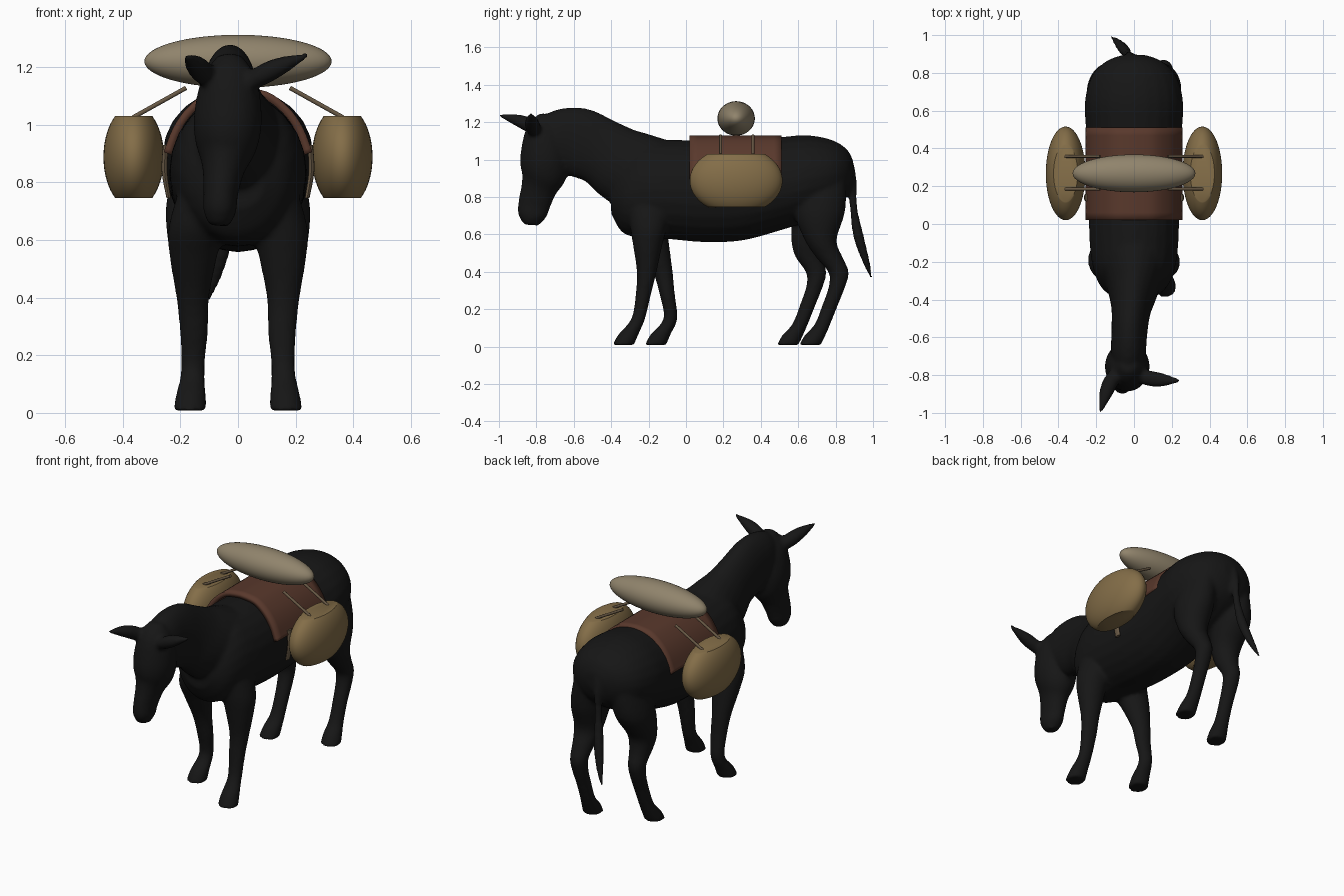
import bpy, bmesh, math
from mathutils import Vector

if "Cube" in bpy.data.objects:
    bpy.data.objects.remove(bpy.data.objects["Cube"])


def material(name, rgb):
    m = bpy.data.materials.new(name)
    m.diffuse_color = (*rgb, 1)
    m.use_nodes = True
    m.node_tree.nodes["Principled BSDF"].inputs["Base Color"].default_value = m.diffuse_color
    return m


COAT = material("dark_coat", (0.008, 0.008, 0.008))
LEATHER = material("brown_blanket", (0.10, 0.04, 0.025))
SACK = material("tan_sack", (0.23, 0.155, 0.065))
CANVAS = material("pale_canvas", (0.28, 0.23, 0.15))
ROPE = material("rope", (0.14, 0.10, 0.06))


def finish(name, bm, mat, angle=None):
    bmesh.ops.recalc_face_normals(bm, faces=bm.faces)
    me = bpy.data.meshes.new(name)
    bm.to_mesh(me)
    bm.free()
    me.materials.append(mat)
    ob = bpy.data.objects.new(name, me)
    bpy.context.collection.objects.link(ob)
    bpy.ops.object.select_all(action='DESELECT')
    ob.select_set(True)
    bpy.context.view_layer.objects.active = ob
    if angle:
        bpy.ops.object.shade_smooth_by_angle(angle=math.radians(angle))
    else:
        bpy.ops.object.shade_smooth()
    return ob


def spline(rows, steps=4):
    out = []
    for i in range(len(rows) - 1):
        p = [rows[max(0, min(len(rows) - 1, i + k))] for k in (-1, 0, 1, 2)]
        for s in range(steps):
            t = s / steps
            out.append([0.5 * (2 * b + (c - a) * t + (2 * a - 5 * b + 4 * c - d) * t * t
                               + (3 * b - a - 3 * c + d) * t ** 3) for a, b, c, d in zip(*p)])
    return out + [list(rows[-1])]


def loft(bm, rows, up=None, n=24):
    """Closed tube through rows of (x, y, z, depth radius, width radius)."""
    rows = spline(rows)
    rings = []
    for i, (x, y, z, r, w) in enumerate(rows):
        a, b = rows[max(0, i - 1)], rows[min(len(rows) - 1, i + 1)]
        t = (Vector(b[:3]) - Vector(a[:3])).normalized()
        side = Vector((1, 0, 0)) if abs(t.x) < 0.8 else Vector((0, 1, 0))
        if up:
            nrm = Vector(up)
        else:
            side = (side - t * side.dot(t)).normalized()
            nrm = t.cross(side)
        rings.append([bm.verts.new(Vector((x, y, z)) + side * w * math.cos(k * math.tau / n)
                                   + nrm * r * math.sin(k * math.tau / n)) for k in range(n)])
    for p, q in zip(rings, rings[1:]):
        for k in range(n):
            bm.faces.new((p[k], p[(k + 1) % n], q[(k + 1) % n], q[k]))
    bm.faces.new(rings[0])
    bm.faces.new(rings[-1])


# Animal: overlapping lofts fused into one smooth skin
bm = bmesh.new()
trunk = [(-.40, .80, .09, .09), (-.34, .81, .20, .17), (-.24, .84, .26, .215), (-.1, .84, .265, .235),
         (.1, .83, .272, .24), (.3, .835, .268, .245), (.5, .87, .25, .255), (.65, .90, .23, .26),
         (.78, .92, .185, .225), (.86, .93, .125, .15), (.895, .94, .05, .06)]
loft(bm, [(0, y, z, r, w) for y, z, r, w in trunk], up=(0, 0, 1))

# Neck and head, turned slightly to one side
loft(bm, [(0, -.18, .90, .22, .19), (-.005, -.33, .965, .205, .14), (-.015, -.45, 1.04, .18, .105),
          (-.025, -.58, 1.095, .185, .095), (-.03, -.70, 1.125, .15, .09), (-.03, -.79, 1.14, .09, .06)])
loft(bm, [(-.03, -.74, 1.24, .04, .04), (-.03, -.755, 1.16, .10, .095), (-.035, -.755, 1.03, .13, .118),
          (-.04, -.76, .93, .125, .108), (-.05, -.785, .85, .097, .075), (-.06, -.812, .76, .086, .06),
          (-.063, -.822, .70, .076, .057), (-.065, -.825, .65, .04, .035)])

# Ears
loft(bm, [(-.07, -.77, 1.14, .03, .03), (-.12, -.83, 1.18, .04, .04), (-.15, -.90, 1.21, .032, .035),
          (-.18, -1.0, 1.237, .008, .008)])
loft(bm, [(.0, -.80, 1.13, .03, .03), (.07, -.815, 1.165, .035, .04), (.14, -.825, 1.20, .033, .038),
          (.245, -.83, 1.243, .008, .008)])

# Tail
loft(bm, [(0, .84, 1.04, .03, .03), (-.02, .885, .92, .025, .025), (-.03, .895, .75, .02, .022),
          (-.05, .92, .6, .028, .03), (-.08, .955, .48, .022, .025), (-.12, .993, .365, .008, .008)], n=16)

# Legs: (x, y, z, depth, width); each pair is staggered towards the hoof
front = [(.12, -.2, .82, .12, .07), (.145, -.2, .65, .10, .095), (.155, -.205, .54, .078, .082),
         (.157, -.21, .4, .053, .057), (.153, -.228, .28, .041, .049), (.157, -.255, .15, .037, .041),
         (.163, -.308, .065, .054, .052), (.167, -.335, .008, .057, .058)]
hind = [(.12, .73, .9, .13, .09), (.145, .715, .72, .135, .105), (.155, .72, .57, .085, .085),
        (.155, .765, .48, .072, .065), (.155, .815, .4, .055, .052), (.155, .81, .33, .045, .048),
        (.155, .77, .22, .042, .042), (.158, .73, .12, .042, .043), (.163, .69, .06, .056, .052),
        (.167, .663, .008, .058, .058)]
for rows, shift, top, span in ((front, .172, .65, .5), (hind, -.12, .75, .3)):
    loft(bm, rows, up=(0, 1, 0))
    loft(bm, [(-x, y + shift * max(0, min(1, (top - z) / span)), z, r, w)
              for x, y, z, r, w in rows], up=(0, 1, 0))

animal = finish("animal_body", bm, COAT)
rm = animal.modifiers.new("fuse", 'REMESH')
rm.mode = 'VOXEL'
rm.voxel_size = 0.012
rm.use_smooth_shade = True
sm = animal.modifiers.new("soften", 'SMOOTH')
sm.factor = 0.5
sm.iterations = 5

# Blanket draped over the back
bm = bmesh.new()
half = spline([(0, 1.13), (.1, 1.115), (.175, 1.06), (.225, .99), (.258, .905)])
arc = [(-x, z) for x, z in half[:0:-1]] + half
ys = [.02 + .49 * i / 12 for i in range(13)]
grid = [[bm.verts.new((x, y, z)) for x, z in arc] for y in ys]
for p, q in zip(grid, grid[1:]):
    for k in range(len(arc) - 1):
        bm.faces.new((p[k], p[k + 1], q[k + 1], q[k]))
blanket = finish("blanket", bm, LEATHER, 40)
so = blanket.modifiers.new("thickness", 'SOLIDIFY')
so.thickness = 0.028
so.offset = -1 if blanket.data.polygons[len(arc) // 2].normal.z > 0 else 1


def ellipsoid(name, centre, radii, mat, cut=None):
    b = bmesh.new()
    bmesh.ops.create_uvsphere(b, u_segments=48, v_segments=32, radius=1)
    for v in b.verts:
        v.co = Vector([c * r for c, r in zip(v.co, radii)])
    if cut:
        for s in (1, -1):
            g = b.verts[:] + b.edges[:] + b.faces[:]
            bmesh.ops.bisect_plane(b, geom=g, plane_co=(0, 0, s * cut), plane_no=(0, 0, s), clear_outer=True)
            bmesh.ops.holes_fill(b, edges=[e for e in b.edges if e.is_boundary])
    bmesh.ops.translate(b, verts=b.verts, vec=centre)
    return finish(name, b, mat, 40)


# Bedroll on top
ellipsoid("bedroll", (0, .268, 1.22), (.325, .1, .092), CANVAS)

for s, tag in ((1, "right"), (-1, "left")):
    # Side packs
    ellipsoid(f"side_pack_{tag}", (s * .362, .268, .888), (.105, .248, .18), SACK, cut=.1425)
    # Ropes from bedroll to packs
    for i, y in enumerate((.185, .358)):
        bm = bmesh.new()
        loft(bm, [(s * .18, y, 1.128, .008, .008), (s * .365, y, 1.025, .008, .008)], n=10)
        finish(f"rope_{tag}_{i + 1}", bm, ROPE, 40)
    # Hanging girth strap
    bm = bmesh.new()
    loft(bm, [(s * .25, .14, .93, .02, .01), (s * .255, .14, .84, .02, .01), (s * .24, .14, .745, .02, .008)],
         up=(0, 1, 0), n=12)
    finish(f"girth_strap_{tag}", bm, ROPE, 40)
